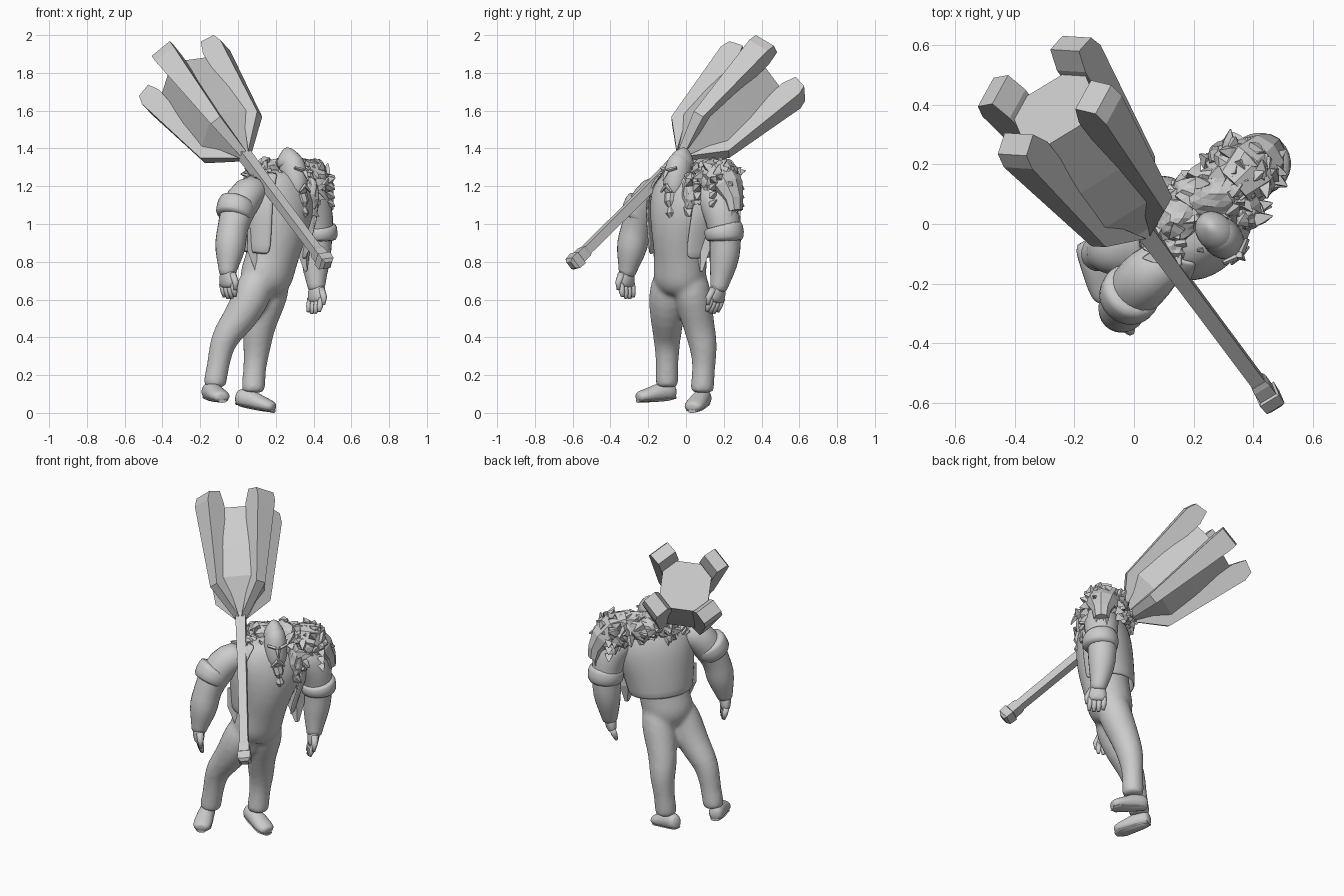
import bpy, bmesh, math, random
from mathutils import Vector as V

random.seed(4)
cube = bpy.data.objects.get("Cube")
if cube:
    bpy.data.objects.remove(cube)

grey = bpy.data.materials.new("plain_grey")
grey.use_nodes = True
grey.diffuse_color = (0.6, 0.6, 0.6, 1)
grey.node_tree.nodes["Principled BSDF"].inputs["Base Color"].default_value = (0.6, 0.6, 0.6, 1)

SIDE = V((1, 1, 0)).normalized()      # towards the figure's left shoulder
FRONT = V((1, -1, 0)).normalized()    # the way the figure faces
UP = V((0, 0, 1))


def add_tube(bm, pts, ref=SIDE, n=12, arc=None):
    """Skin rings (x, y, z, radius along ref, other radius) along a path."""
    c = [V(p[:3]) for p in pts]
    rings = []
    for i, p in enumerate(pts):
        t = (c[min(i + 1, len(c) - 1)] - c[max(i - 1, 0)]).normalized()
        s = (ref - t * ref.dot(t)).normalized()
        o = t.cross(s)
        a0, a1 = arc or (0, math.tau)
        steps = n + 1 if arc else n
        angs = [a0 + (a1 - a0) * k / n for k in range(steps)]
        rings.append([bm.verts.new(c[i] + s * p[3] * math.cos(a) + o * p[-1] * math.sin(a))
                      for a in angs])
    for lo, hi in zip(rings, rings[1:]):
        for k in range(n):
            j = k + 1 if arc else (k + 1) % n
            bm.faces.new((lo[k], lo[j], hi[j], hi[k]))
    if not arc:
        bm.faces.new(rings[0][::-1])
        bm.faces.new(rings[-1])


def finish(bm, name, smooth=True, sub=0, thick=0):
    bmesh.ops.recalc_face_normals(bm, faces=bm.faces)
    me = bpy.data.meshes.new(name)
    bm.to_mesh(me)
    bm.free()
    me.materials.append(grey)
    ob = bpy.data.objects.new(name, me)
    bpy.context.collection.objects.link(ob)
    if thick:
        m = ob.modifiers.new("thickness", 'SOLIDIFY')
        m.thickness = thick
    if sub:
        m = ob.modifiers.new("smooth", 'SUBSURF')
        m.levels = m.render_levels = sub
    for p in me.polygons:
        p.use_smooth = smooth
    return ob


def tube(name, pts, ref=SIDE, n=12, smooth=True, sub=1, arc=None, thick=0):
    bm = bmesh.new()
    add_tube(bm, pts, ref, n, arc)
    return finish(bm, name, smooth, sub, thick)


def spike(bm, base, d, r, length, n=4):
    tip = base + d * length
    ref = d.orthogonal().normalized()
    add_tube(bm, [(*base, r), (*(base + d * length * 0.4), r * 0.8), (*tip, 0.003)], ref, n)


# Torso and legs, blended into one body
bm = bmesh.new()
add_tube(bm, [(.135, -.035, .62, .08, .08), (.14, -.035, .66, .13, .115), (.145, -.035, .71, .153, .135),
              (.165, -.03, .77, .15, .136), (.185, -.03, .84, .145, .137), (.205, -.03, .94, .162, .152),
              (.225, -.02, 1.06, .2, .157), (.235, -.01, 1.16, .215, .142), (.245, 0, 1.24, .16, .11),
              (.25, 0, 1.29, .08, .07)], n=16)
add_tube(bm, [(.125, -.07, .76, .08), (.095, -.09, .68, .102), (.065, -.1, .6, .105), (.01, -.1, .5, .093),
              (-.065, -.1, .41, .078), (-.09, -.1, .34, .069), (-.105, -.1, .25, .06),
              (-.125, -.1, .15, .066), (-.125, -.1, .135, .056)])
add_tube(bm, [(.185, .01, .76, .085), (.178, .025, .68, .102), (.16, .04, .6, .102), (.125, .06, .5, .09),
              (.105, .08, .41, .083), (.1, .095, .34, .076), (.088, .095, .24, .06),
              (.08, .085, .12, .068), (.08, .085, .105, .058)])
body = finish(bm, "torso_and_legs", sub=1)
blend = body.modifiers.new("blend", 'REMESH')
blend.mode = 'VOXEL'
blend.voxel_size = .013
blend.use_smooth_shade = True
relax = body.modifiers.new("relax", 'SMOOTH')
relax.factor, relax.iterations = .5, 8
tube("neck", [(.245, 0, 1.2, .07), (.29, -.04, 1.26, .055)])

# Open jacket with a flared hem and hanging front corners
tube("jacket", [(.19, -.02, .83, .19, .168), (.2, -.02, .92, .2, .17), (.22, -.015, 1.05, .23, .175),
                (.235, -.005, 1.17, .235, .16), (.245, .005, 1.26, .155, .115)],
     n=18, arc=(math.radians(-42), math.radians(222)), thick=.015)
for label, x, y in (("right", .085, -.14), ("left", .345, .09)):
    tube(label + "_jacket_corner", [(x, y, .98, .05, .018), (x, y, .86, .05, .018),
                                    (x + .015, y - .01, .75, .012, .008)], n=4, smooth=False, sub=0)

# Shoes
for label, heel, toe in (("right", V((-.165, -.055, .115)), V((-.08, -.26, .095))),
                         ("left", V((-.01, .105, .085)), V((.195, .03, .04)))):
    across = (toe - heel).cross(UP).normalized()
    shape = ((0, .025, .03, 0), (.08, .045, .05, 0), (.35, .05, .055, .005), (.6, .055, .044, -.005),
             (.85, .057, .035, -.01), (.97, .042, .028, -.012), (1, .018, .014, -.012))
    tube(label + "_shoe", [(*(heel.lerp(toe, f) + UP * dz), a, b) for f, a, b, dz in shape], across)
    shape = ((.02, .028, .009), (.3, .042, .009), (.8, .05, .009), (.98, .025, .009))
    tube(label + "_sole", [(*(heel.lerp(toe, f) - UP * .033), a, b) for f, a, b in shape], across,
         n=8, sub=0, smooth=False)

# Arms, rolled sleeves and hands
arms = {
    "right": ([(.13, -.1, 1.19, .08), (.05, -.17, 1.17, .1), (0, -.225, 1.08, .1), (-.03, -.265, .98, .08),
               (-.04, -.285, .89, .09), (-.048, -.298, .81, .068), (-.055, -.31, .75, .048),
               (-.055, -.315, .72, .045)],
              [(.0, -.215, 1.12, .098), (-.005, -.222, 1.11, .105), (-.022, -.25, 1.04, .107),
               (-.025, -.255, 1.03, .085)], V((-.055, -.315, .75)), V((.01, -.02, -1))),
    "left": ([(.32, .1, 1.19, .09), (.39, .17, 1.13, .108), (.415, .2, 1.02, .1), (.415, .21, .92, .085),
              (.412, .205, .83, .086), (.41, .19, .74, .066), (.415, .175, .67, .048),
              (.415, .17, .64, .045)],
             [(.42, .195, 1.0, .098), (.42, .2, .985, .108), (.425, .205, .92, .11),
              (.425, .205, .905, .085)], V((.415, .172, .67)), V((-.03, -.17, -1)))}
for label, (arm, cuff, wrist, d) in arms.items():
    tube(label + "_arm", arm)
    tube(label + "_rolled_sleeve", cuff, n=14)
    d.normalize()
    inward = SIDE * (-1 if label == "left" else 1)
    palm = [(*(wrist + d * s), a, b) for s, a, b in
            ((-.02, .04, .04), (.03, .056, .036), (.07, .06, .032), (.09, .045, .02))]
    tube(label + "_palm", palm, FRONT, n=10)
    bm = bmesh.new()
    for k in range(4):
        base = wrist + d * .065 + FRONT * (k - 1.5) * .027
        tip = base + d * (.085 - .009 * abs(k - 1.4)) + inward * .015
        add_tube(bm, [(*base, .018), (*base.lerp(tip, .6), .016), (*tip, .009)], FRONT, 8)
    thumb = wrist + d * .015 + FRONT * .035
    add_tube(bm, [(*thumb, .021), (*(thumb + d * .045 + FRONT * .024), .017),
                  (*(thumb + d * .085 + FRONT * .022), .009)], SIDE, 8)
    finish(bm, label + "_fingers")

# Head and face
tube("head", [(.325, -.075, 1.14, .035, .03), (.318, -.067, 1.18, .06, .055), (.3, -.05, 1.25, .07, .078),
              (.285, -.035, 1.31, .068, .08), (.275, -.025, 1.35, .055, .065), (.265, -.015, 1.38, .02)])
tube("swept_hair", [(.275, -.03, 1.29, .072, .084), (.27, -.022, 1.34, .066, .08),
                    (.26, -.01, 1.38, .038, .052), (.255, -.005, 1.405, .01)], n=10)
bm = bmesh.new()
face = V((.3, -.05, 1.25)) + FRONT * .075
spike(bm, face + UP * .03, (FRONT * .55 - UP).normalized(), .015, .055)
for s in (-1, 1):
    brow = face + UP * .035 + SIDE * s * .012
    out = brow + SIDE * s * .045 + UP * .012 - FRONT * .018
    add_tube(bm, [(*brow, .011), (*out, .008)], UP, 4)
    ear = V((.285, -.035, 1.25)) + SIDE * s * .068
    spike(bm, ear, (SIDE * s * .5 - FRONT * .3 + UP).normalized(), .017, .05)
    lip = face - UP * .045 + FRONT * .003
    add_tube(bm, [(*lip, .012), (*(lip + SIDE * s * .04 - UP * .035), .006)], UP, 5)
finish(bm, "face_features", smooth=False)
tube("braided_beard", [(.335, -.085, 1.16, .035, .028), (.345, -.085, 1.12, .03), (.345, -.08, 1.09, .018),
                       (.35, -.08, 1.06, .028), (.345, -.075, 1.02, .01)], n=8, sub=0, smooth=False)

# Ragged fur mantle: faceted clumps covered with broad pointed tufts
clumps = [("shoulder_fur", (.36, .175, 1.235), (.125, .11, .105), 60),
          ("back_fur", (.25, .1, 1.26), (.125, .09, .095), 40),
          ("collar_fur", (.14, .02, 1.27), (.09, .08, .08), 30),
          ("left_chest_fur", (.375, .03, 1.16), (.055, .055, .11), 24),
          ("right_chest_fur", (.125, -.085, 1.225), (.065, .055, .07), 20)]
for name, centre, radii, count in clumps:
    bm = bmesh.new()
    bmesh.ops.create_icosphere(bm, subdivisions=3, radius=1)
    for v in bm.verts:
        v.co = V([c + q * r for c, q, r in zip(centre, v.co * random.uniform(.85, 1.05), radii)])
    for _ in range(count):
        q = V([random.gauss(0, 1) for _ in range(3)]).normalized()
        base = V([c + w * r * .88 for c, w, r in zip(centre, q, radii)])
        flow = V([random.uniform(-.8, .8) for _ in range(3)]) - UP * .4
        spike(bm, base, (q * .4 + flow).normalized(), .03, random.uniform(.04, .065), 4)
    finish(bm, name, smooth=False)

# Beast head resting on the left shoulder
tube("beast_skull", [(.33, .13, 1.27, .08), (.385, .185, 1.26, .11, .085), (.43, .225, 1.2, .09, .07),
                     (.455, .252, 1.13, .055, .05), (.465, .262, 1.07, .045, .035)],
     FRONT, n=8, smooth=False, sub=0)
bm = bmesh.new()
muzzle = V((.462, .26, 1.085))
for s in (-1, 1):
    spike(bm, V((.385, .185, 1.29)) + FRONT * s * .075, (FRONT * s * .6 + UP * .6 - SIDE * .4).normalized(), .03, .06)
    ridge = V((.447, .242, 1.225)) + FRONT * s * .02
    add_tube(bm, [(*ridge, .018), (*(ridge + FRONT * s * .06 + UP * .03 - SIDE * .02), .01)], UP, 4)
    spike(bm, muzzle + FRONT * s * .032, -UP, .011, .06)
    for k in range(3):
        spike(bm, muzzle + FRONT * s * (.012 + .02 * k) - SIDE * .03 * k, -UP, .008, .04)
    cheek = V((.415, .21, 1.16)) + FRONT * s * .085
    for k in range(3):
        spike(bm, cheek + UP * .045 * (k - 1), (FRONT * s + SIDE * .2 - UP * .5).normalized(), .026, .05, 3)
finish(bm, "beast_ears_and_teeth", smooth=False)

# Giant hammer, laid out along its shaft
W = V((-.468, .628, .622)).normalized()
U = V((.787, -.064, .617))
U = (U - W * U.dot(W)).normalized()
T = W.cross(U)
ROOT = V((.46, -.59, .8))


def along(pairs):
    return [(*(ROOT + W * s), r) for s, r in pairs]


tube("hammer_shaft", along([(.04, .034), (.6, .036), (.95, .042), (1.02, .06)]), U, 4, False, 0)
tube("hammer_pommel", along([(-.03, .03), (-.015, .05), (.03, .054), (.035, .043), (.08, .043), (.1, .036)]),
     U, 4, False, 0)
tube("hammer_block", along([(.92, .035), (1.11, .185), (1.3, .2), (1.55, .2)]), U, 4, False, 0)
outline = [(.9, .03), (1.06, .195), (1.57, .268), (1.625, .255), (1.645, .18), (1.57, .15), (1.09, .12)]
for i, out in enumerate((U, T, -U, -T)):
    bm = bmesh.new()
    wide = W.cross(out)
    sides = []
    for s in (-1, 1):
        sides.append([bm.verts.new(ROOT + W * a + out * r + wide * s * (.02 + .042 * min(1, (a - .9) / .6)))
                      for a, r in outline])
    bm.faces.new(sides[0])
    bm.faces.new(sides[1][::-1])
    for k in range(len(outline)):
        j = (k + 1) % len(outline)
        bm.faces.new((sides[0][k], sides[0][j], sides[1][j], sides[1][k]))
    finish(bm, "hammer_prong_%d" % (i + 1), smooth=False)
